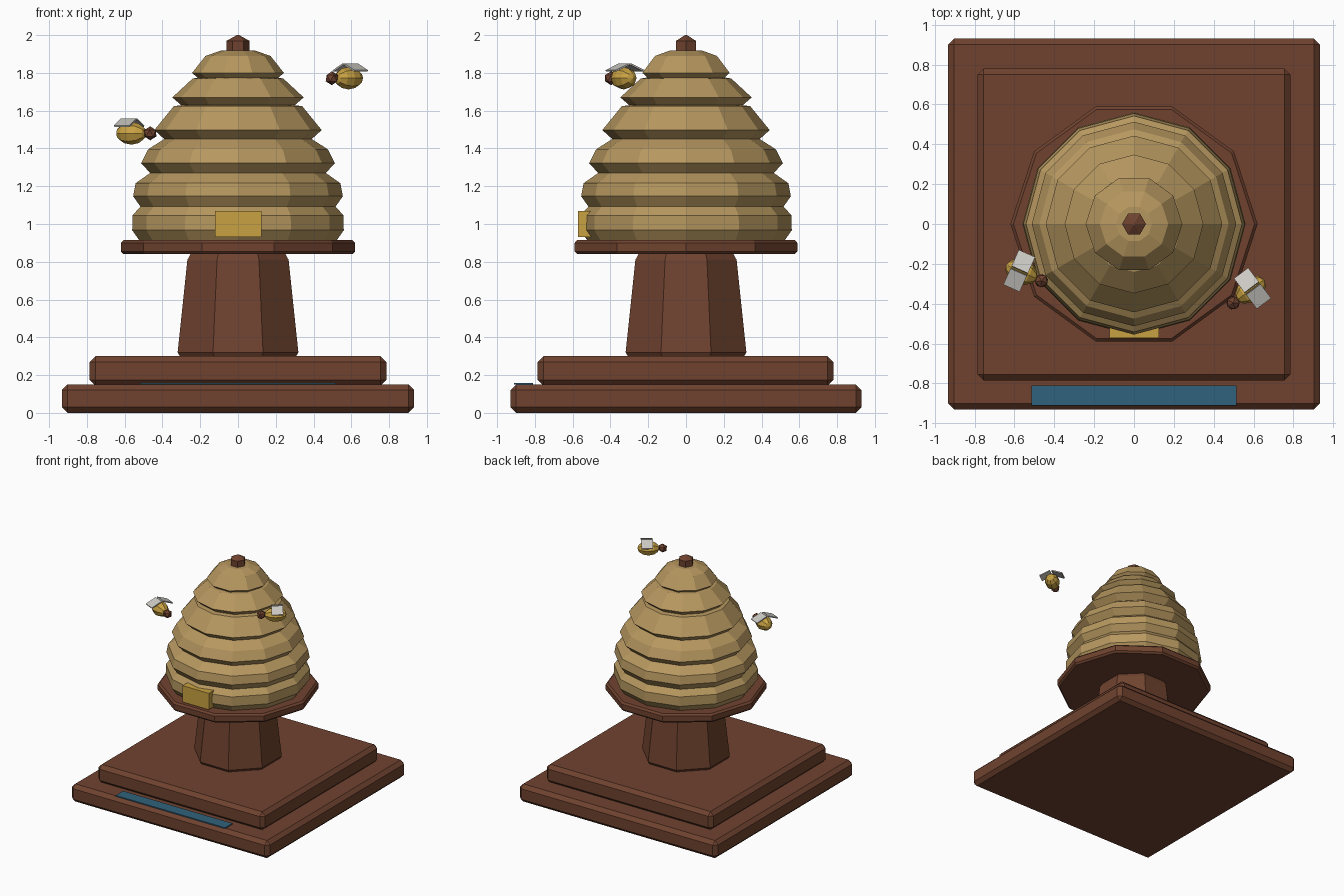
import bpy, bmesh, math
from mathutils import Matrix, Vector

if "Cube" in bpy.data.objects:
    bpy.data.objects.remove(bpy.data.objects["Cube"])


def material(name, rgb):
    m = bpy.data.materials.new(name)
    m.diffuse_color = (*rgb, 1)
    m.use_nodes = True
    m.node_tree.nodes["Principled BSDF"].inputs["Base Color"].default_value = m.diffuse_color
    return m


WOOD = material("brown wood", (0.16, 0.055, 0.028))
STRAW = material("straw", (0.47, 0.31, 0.115))
GOLD = material("golden yellow", (0.58, 0.36, 0.055))
BLUE = material("plaque blue", (0.03, 0.12, 0.20))
WING = material("pale wing", (0.62, 0.60, 0.56))


def finish(name, bm, mat):
    bmesh.ops.recalc_face_normals(bm, faces=bm.faces)
    me = bpy.data.meshes.new(name)
    bm.to_mesh(me)
    bm.free()
    me.materials.append(mat)
    ob = bpy.data.objects.new(name, me)
    bpy.context.collection.objects.link(ob)
    return ob


def box(name, lo, hi, mat, bevel=0):
    lo, hi = Vector(lo), Vector(hi)
    bm = bmesh.new()
    bmesh.ops.create_cube(bm, size=1, matrix=Matrix.Translation((lo + hi) / 2)
                          @ Matrix.Diagonal((*(hi - lo), 1)))
    if bevel:
        bmesh.ops.bevel(bm, geom=bm.edges[:], offset=bevel, segments=1, affect='EDGES')
    return finish(name, bm, mat)


def lathe(name, profile, sides, mat, turn=0.0):
    """Faceted solid of revolution from (radius, height) points, capped at both ends."""
    bm = bmesh.new()
    rings = []
    for r, z in profile:
        angles = [turn + math.tau * i / sides for i in range(sides)]
        rings.append([bm.verts.new((r * math.cos(a), r * math.sin(a), z)) for a in angles])
    for a, b in zip(rings, rings[1:]):
        for i in range(sides):
            j = (i + 1) % sides
            bm.faces.new((a[i], a[j], b[j], b[i]))
    bm.faces.new(rings[0][::-1])
    bm.faces.new(rings[-1])
    return finish(name, bm, mat)


# Stepped base and plaque
box("lower_base", (-0.933, -0.93, 0), (0.933, 0.93, 0.15), WOOD, 0.03)
box("upper_base", (-0.785, -0.785, 0.145), (0.785, 0.78, 0.30), WOOD, 0.03)
box("plaque", (-0.515, -0.91, 0.15), (0.515, -0.81, 0.159), BLUE)

# Tapered octagonal pedestal and ten-sided stand
lathe("pedestal", [(0.33, 0.295), (0.346, 0.32), (0.29, 0.81), (0.27, 0.845)],
      8, WOOD, math.pi / 8)
lathe("stand", [(0.605, 0.84), (0.62, 0.855), (0.62, 0.90), (0.605, 0.915)], 10, WOOD)

# Straw hive: overlapping flared bands, wide at the bottom
bands = [
    [(0.52, 0.91), (0.56, 0.967), (0.558, 1.046), (0.515, 1.094)],
    [(0.515, 1.09), (0.555, 1.147), (0.542, 1.216), (0.465, 1.27)],
    [(0.46, 1.265), (0.513, 1.322), (0.475, 1.396), (0.39, 1.45)],
    [(0.385, 1.445), (0.443, 1.497), (0.34, 1.624), (0.29, 1.63)],
    [(0.29, 1.62), (0.348, 1.67), (0.24, 1.77), (0.20, 1.777)],
]
for n, band in enumerate(bands):
    lathe(f"hive_band_{n + 1}", band, 12, STRAW)
lathe("hive_cap", [(0.205, 1.767), (0.243, 1.80), (0.172, 1.89), (0.09, 1.918)], 10, STRAW)
lathe("knob", [(0.06, 1.905), (0.06, 1.97), (0.006, 2.0)], 6, WOOD)

# Entrance door
box("door", (-0.122, -0.572, 0.93), (0.125, -0.49, 1.07), GOLD)


def bee(name, centre, heading):
    """Bee flying along its local +x, turned to the heading in degrees."""
    place = Matrix.Translation(centre) @ Matrix.Rotation(math.radians(heading), 4, 'Z')
    bm = bmesh.new()
    bmesh.ops.create_uvsphere(bm, u_segments=8, v_segments=6, radius=1,
                              matrix=place @ Matrix.Diagonal((0.085, 0.06, 0.06, 1))
                              @ Matrix.Rotation(math.pi / 2, 4, 'Y'))
    finish(name + "_body", bm, GOLD)
    bm = bmesh.new()
    bmesh.ops.create_icosphere(bm, subdivisions=1, radius=0.037,
                               matrix=place @ Matrix.Translation((0.11, 0, 0)))
    finish(name + "_head", bm, WOOD)
    # Wings slope down and outwards from the back
    for side, label in ((1, "left"), (-1, "right")):
        bm = bmesh.new()
        bmesh.ops.create_cube(bm, size=1, matrix=place
                              @ Matrix.Translation((-0.012, side * 0.05, 0.056))
                              @ Matrix.Rotation(side * math.radians(-22), 4, 'X')
                              @ Matrix.Diagonal((0.09, 0.095, 0.009, 1)))
        finish(f"{name}_{label}_wing", bm, WING)


bee("left_bee", (-0.565, -0.24, 1.48), -24)
bee("right_bee", (0.585, -0.33, 1.772), 217)
